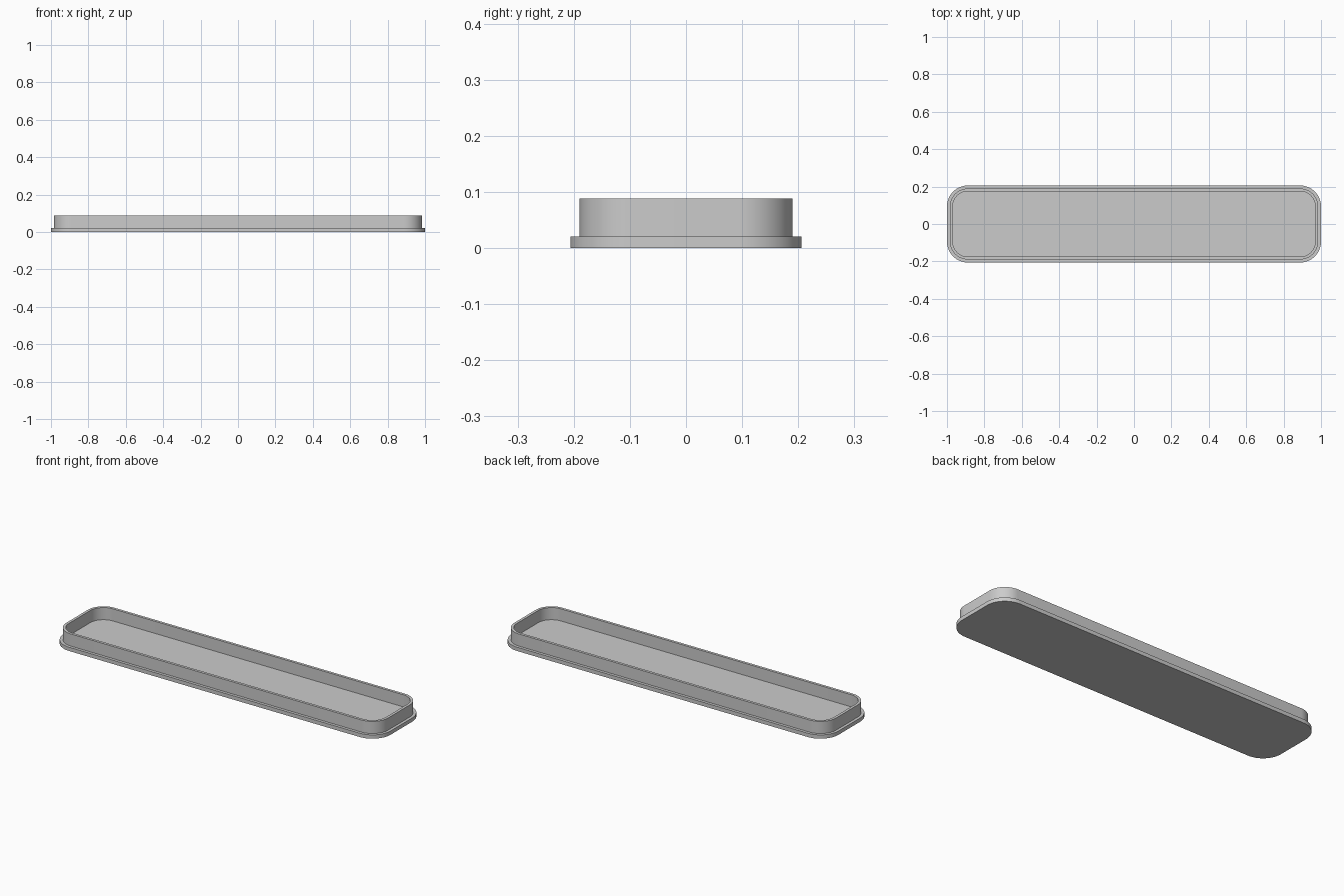
import bpy, bmesh, math

if "Cube" in bpy.data.objects:
    bpy.data.objects.remove(bpy.data.objects["Cube"])

SEGMENTS = 16  # per rounded corner


def rounded_ring(bm, hx, hy, r, z):
    """Vertices of a rounded rectangle at height z."""
    ring = []
    for i, (sx, sy) in enumerate([(1, 1), (-1, 1), (-1, -1), (1, -1)]):
        for k in range(SEGMENTS + 1):
            a = math.pi / 2 * (i + k / SEGMENTS)
            ring.append(bm.verts.new((sx * (hx - r) + r * math.cos(a),
                                      sy * (hy - r) + r * math.sin(a), z)))
    return ring


grey = bpy.data.materials.new("light_grey")
grey.diffuse_color = (0.6, 0.6, 0.6, 1)
grey.use_nodes = True
grey.node_tree.nodes["Principled BSDF"].inputs["Base Color"].default_value = grey.diffuse_color

# Cap profile: flange outside, lip wall up, then down inside to the floor
profile = [(0.0, 0.0), (0.0, 0.021), (0.016, 0.021), (0.016, 0.088),
           (0.031, 0.088), (0.031, 0.021)]  # (inset, height)
bm = bmesh.new()
rings = [rounded_ring(bm, 1.0 - d, 0.206 - d, 0.112 - d, z) for d, z in profile]
for a, b in zip(rings, rings[1:]):
    for i in range(len(a)):
        j = (i + 1) % len(a)
        bm.faces.new((a[i], a[j], b[j], b[i]))

# Underside and recessed floor
bm.faces.new(rings[0][::-1])
bm.faces.new(rings[-1])

mesh = bpy.data.meshes.new("end_cap")
bm.to_mesh(mesh)
bm.free()
mesh.materials.append(grey)
cap = bpy.data.objects.new("end_cap", mesh)
bpy.context.collection.objects.link(cap)
bpy.context.view_layer.objects.active = cap
cap.select_set(True)
bpy.ops.object.shade_smooth_by_angle(angle=math.radians(30))
